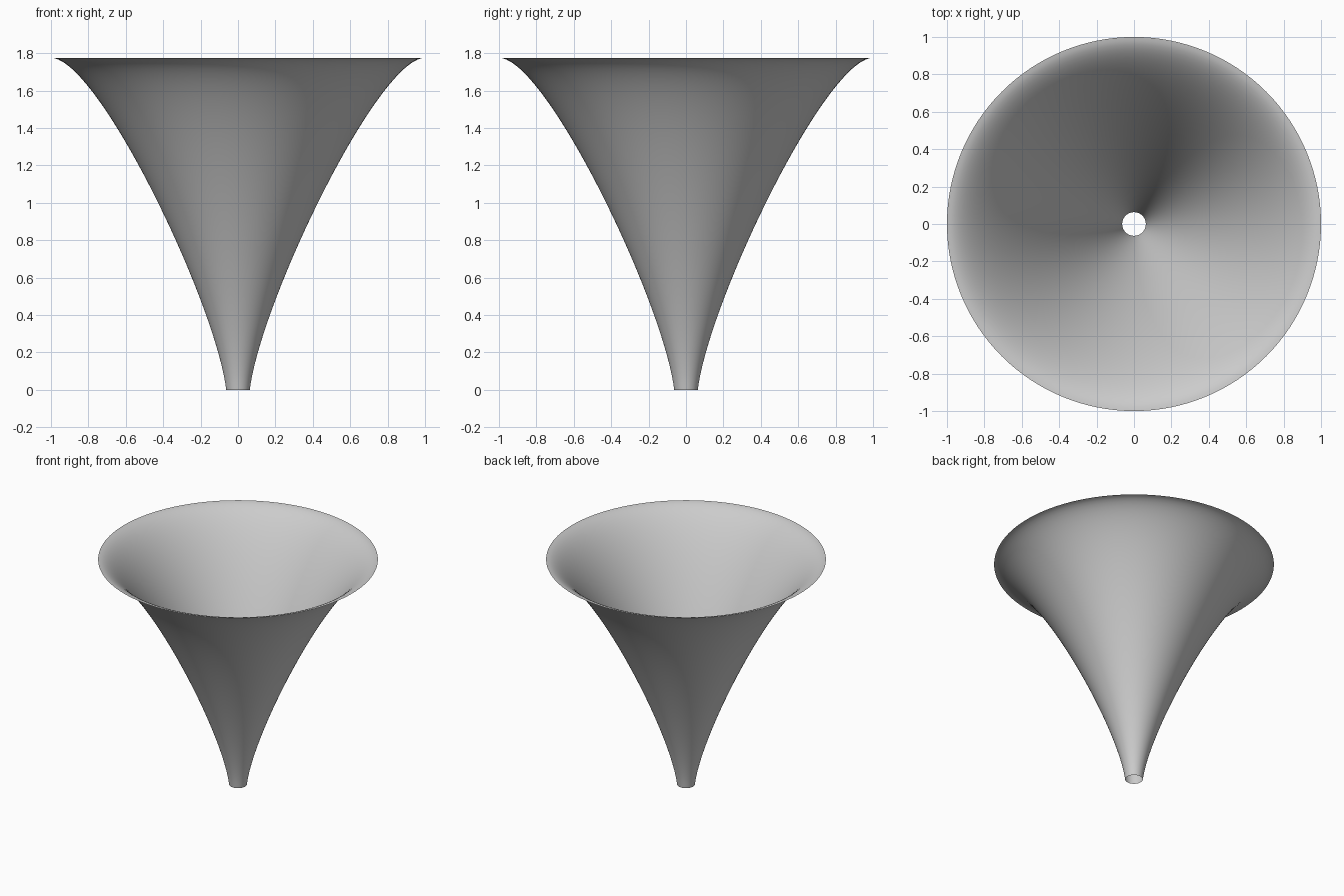
import bpy
import bmesh
import math
from mathutils import Vector
from mathutils.geometry import interpolate_bezier

cube = bpy.data.objects.get("Cube")
if cube:
    bpy.data.objects.remove(cube, do_unlink=True)

# Plain grey material
grey = bpy.data.materials.new("light grey")
grey.use_nodes = True
colour = (0.6, 0.6, 0.6, 1)
grey.diffuse_color = colour
grey.node_tree.nodes["Principled BSDF"].inputs["Base Color"].default_value = colour

# Flared profile from the narrow spout to the flat rim
profile = interpolate_bezier(Vector((0.063, 0, 0)), Vector((0.12, 0, 0.47)),
                             Vector((0.75, 0, 1.775)), Vector((1, 0, 1.775)), 40)

# Open, thin funnel wall turned around the vertical axis
bm = bmesh.new()
verts = [bm.verts.new(p) for p in profile]
edges = [bm.edges.new(pair) for pair in zip(verts, verts[1:])]
bmesh.ops.spin(bm, geom=verts + edges, cent=(0, 0, 0), axis=(0, 0, 1),
               angle=math.tau, steps=128, use_merge=True)
bmesh.ops.remove_doubles(bm, verts=bm.verts, dist=0.0001)
bmesh.ops.recalc_face_normals(bm, faces=bm.faces)

# Point the normals outward
bm.faces.ensure_lookup_table()
face = bm.faces[0]
centre = face.calc_center_median()
if face.normal.dot(Vector((centre.x, centre.y, 0))) < 0:
    bmesh.ops.reverse_faces(bm, faces=bm.faces)
for f in bm.faces:
    f.smooth = True

mesh = bpy.data.meshes.new("funnel")
bm.to_mesh(mesh)
bm.free()
mesh.materials.append(grey)
funnel = bpy.data.objects.new("funnel", mesh)
bpy.context.collection.objects.link(funnel)
